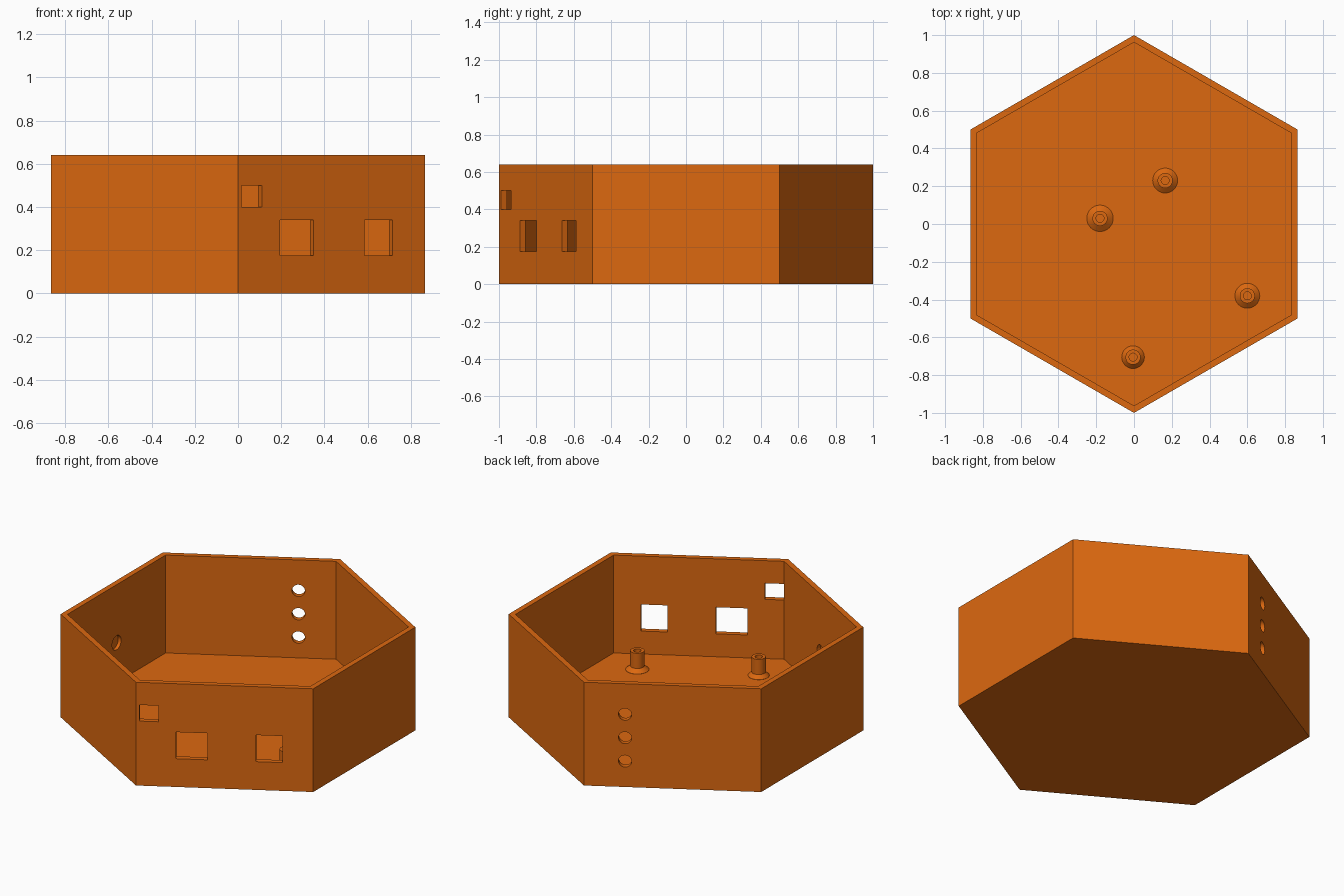
import bpy, bmesh, math
from mathutils import Matrix, Vector

if "Cube" in bpy.data.objects:
    bpy.data.objects.remove(bpy.data.objects["Cube"])

HEIGHT, WALL, FLOOR = 0.64, 0.033, 0.033
orange = bpy.data.materials.new("orange plastic")
orange.diffuse_color = (0.72, 0.14, 0.005, 1)
orange.use_nodes = True
orange.node_tree.nodes["Principled BSDF"].inputs["Base Color"].default_value = orange.diffuse_color


def finish(name, bm, matrix=Matrix()):
    bmesh.ops.recalc_face_normals(bm, faces=bm.faces[:])
    mesh = bpy.data.meshes.new(name)
    bm.to_mesh(mesh)
    bm.free()
    mesh.materials.append(orange)
    obj = bpy.data.objects.new(name, mesh)
    obj.matrix_world = matrix
    bpy.context.collection.objects.link(obj)
    return obj


def revolve(name, profile, sides, matrix=Matrix()):
    """Closed solid from (radius, z) rings, capped at both ends."""
    bm = bmesh.new()
    rings = []
    for r, z in profile:
        angles = [-math.pi / 2 + 2 * math.pi * i / sides for i in range(sides)]
        rings.append([bm.verts.new((r * math.cos(a), r * math.sin(a), z)) for a in angles])
    for a, b in zip(rings, rings[1:]):
        for i in range(sides):
            j = (i + 1) % sides
            bm.faces.new((a[i], a[j], b[j], b[i]))
    bm.faces.new(rings[0])
    bm.faces.new(rings[-1])
    return finish(name, bm, matrix)


def wall_frame(k, s, z):
    """Frame on outer wall k: x along the wall, y up, z outwards."""
    a0, a1 = (math.radians(-90 + 60 * (k + i)) for i in (0, 1))
    start = Vector((math.cos(a0), math.sin(a0), 0))
    along = Vector((math.cos(a1), math.sin(a1), 0)) - start
    up = Vector((0, 0, 1))
    out = along.cross(up)
    m = Matrix((along, up, out)).transposed().to_4x4()
    m.translation = start + along * s + up * z
    return m


def cut(target, cutter):
    cutter.hide_render = True
    mod = target.modifiers.new("cut", 'BOOLEAN')
    mod.object, mod.operation, mod.solver = cutter, 'DIFFERENCE', 'EXACT'
    bpy.context.view_layer.update()
    bpy.context.view_layer.objects.active = target
    bpy.ops.object.modifier_apply(modifier=mod.name)
    bpy.data.objects.remove(cutter)


# Hexagonal open tray
inner = 1 - WALL / math.cos(math.pi / 6)
tray = revolve("hexagonal_tray",
               [(1, 0), (1, HEIGHT), (inner, HEIGHT), (inner, FLOOR)], 6)

# Rectangular port openings in the front right wall
for s0, s1, z0, z1 in ((0.02, 0.127, 0.40, 0.50),
                       (0.225, 0.404, 0.175, 0.34),
                       (0.676, 0.826, 0.175, 0.34)):
    bm = bmesh.new()
    bmesh.ops.create_cube(bm, size=1)
    bmesh.ops.scale(bm, vec=(s1 - s0, z1 - z0, 0.12), verts=bm.verts[:])
    cut(tray, finish("port_cutter", bm, wall_frame(0, (s0 + s1) / 2, (z0 + z1) / 2)))

# Three round holes in the back left wall
for z in (0.16, 0.305, 0.45):
    cut(tray, revolve("hole_cutter", [(0.037, -0.07), (0.037, 0.05)], 32,
                      wall_frame(3, 0.232, z)))

# Blind round pockets inside the left and front left walls
for k in (4, 5):
    cut(tray, revolve("pocket_cutter", [(0.044, -0.07), (0.044, -0.013)], 32,
                      wall_frame(k, 0.5, 0.28)))

# Standoffs with flared feet and screw holes
for i, (x, y, foot) in enumerate(((0.165, 0.23, 0.066), (-0.18, 0.03, 0.07),
                                  (0.6, -0.38, 0.066), (-0.005, -0.705, 0.06))):
    post = revolve(f"standoff_{i + 1}",
                   [(foot, FLOOR - 0.003), (foot, FLOOR + 0.001), (0.04, 0.056),
                    (0.04, 0.15), (0.021, 0.15), (0.021, FLOOR + 0.01)],
                   32, Matrix.Translation((x, y, 0)))

for obj in bpy.data.objects:
    obj.select_set(True)
bpy.ops.object.shade_smooth_by_angle(angle=math.radians(25))
